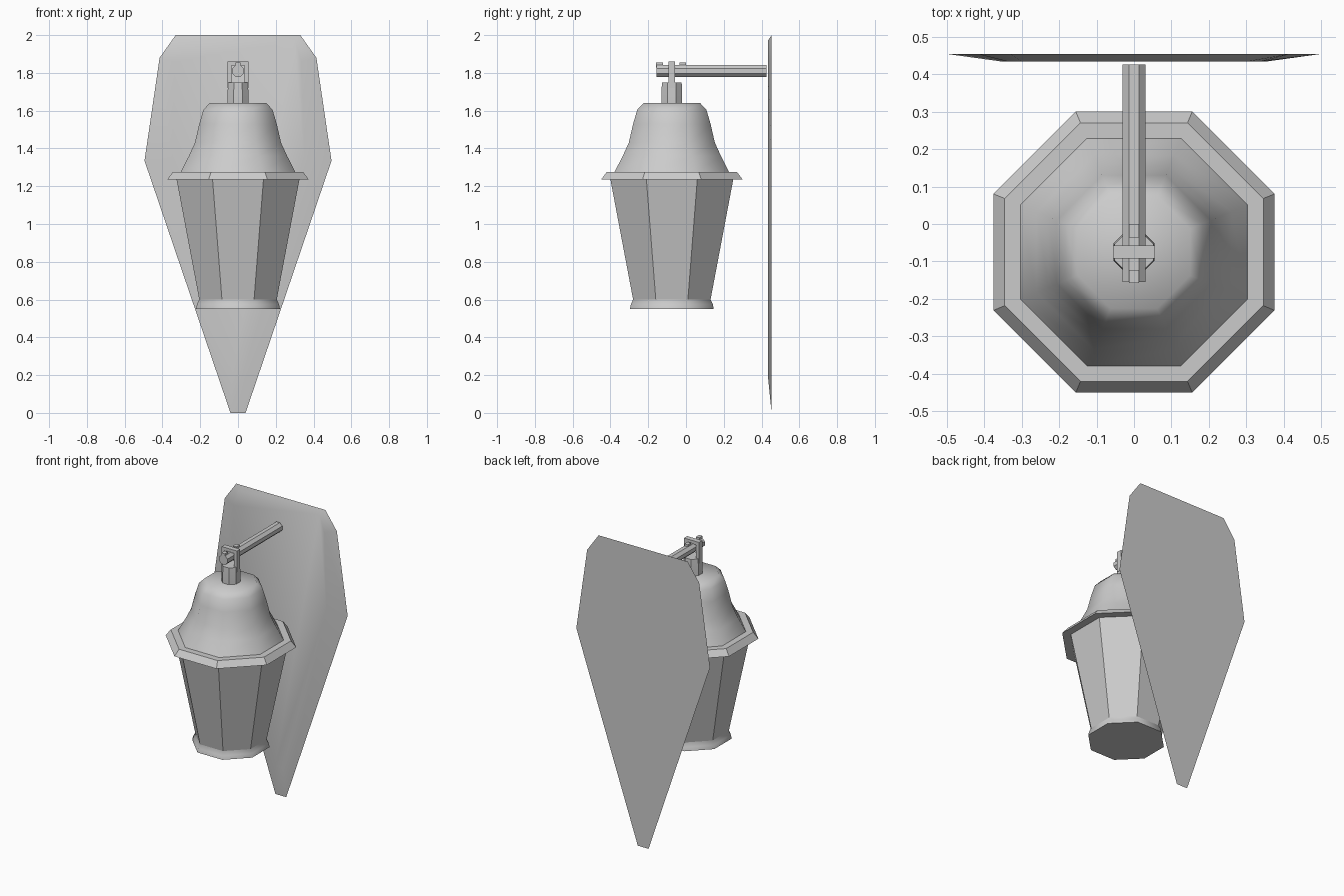
import bpy, bmesh, math

if "Cube" in bpy.data.objects:
    bpy.data.objects.remove(bpy.data.objects["Cube"])

CY = -0.075          # lantern axis
grey = bpy.data.materials.new("grey metal")
grey.use_nodes = True
colour = (0.6, 0.6, 0.6, 1)
grey.diffuse_color = colour
grey.node_tree.nodes["Principled BSDF"].inputs["Base Color"].default_value = colour


def finish(name, bm, angle):
    bmesh.ops.recalc_face_normals(bm, faces=bm.faces)
    mesh = bpy.data.meshes.new(name)
    bm.to_mesh(mesh)
    bm.free()
    mesh.materials.append(grey)
    obj = bpy.data.objects.new(name, mesh)
    bpy.context.collection.objects.link(obj)
    bpy.ops.object.select_all(action="DESELECT")
    obj.select_set(True)
    bpy.context.view_layer.objects.active = obj
    bpy.ops.object.shade_smooth_by_angle(angle=math.radians(angle))
    return obj


def loft(name, rings, angle):
    """Bridge equal-length rings of points and cap both ends."""
    bm = bmesh.new()
    loops = [[bm.verts.new(p) for p in ring] for ring in rings]
    n = len(loops[0])
    for a, b in zip(loops, loops[1:]):
        for i in range(n):
            j = (i + 1) % n
            bm.faces.new((a[i], a[j], b[j], b[i]))
    bm.faces.new(loops[0])
    bm.faces.new(loops[-1])
    return finish(name, bm, angle)


def octagon(flat):
    """Octagon with sides facing the axes; flat is the half width."""
    r = flat / math.cos(math.pi / 8)
    return [(r * math.cos(math.pi * (i + 0.5) / 4),
             r * math.sin(math.pi * (i + 0.5) / 4)) for i in range(8)]


def turned(name, profile, angle):
    return loft(name, [[(x, y + CY, z) for x, y in octagon(r)]
                       for r, z in profile], angle)


def rod(name, r, y0, y1, z):
    return loft(name, [[(x, y, z + h) for x, h in octagon(r)]
                       for y in (y0, y1)], 30)


def box(name, size, centre):
    bm = bmesh.new()
    bmesh.ops.create_cube(bm, size=1)
    bmesh.ops.scale(bm, vec=size, verts=bm.verts)
    bmesh.ops.translate(bm, vec=centre, verts=bm.verts)
    return finish(name, bm, 30)


# Lantern: panelled body, flared foot, brim, bell roof and neck
turned("lantern_body", [(0.205, 0.6), (0.325, 1.235)], 30)
turned("lantern_foot", [(0.222, 0.55), (0.217, 0.575), (0.203, 0.605),
                        (0.209, 0.625)], 50)
turned("brim", [(0.375, 1.235), (0.345, 1.275)], 30)
turned("bell_roof", [(0.305, 1.272), (0.26, 1.36), (0.228, 1.43),
                     (0.205, 1.53), (0.183, 1.605), (0.15, 1.64)], 55)
turned("neck", [(0.055, 1.63), (0.055, 1.7), (0.052, 1.75)], 30)

# Square hanging loop around the arm
for side, x in (("left", 0.045), ("right", -0.045)):
    box(f"loop_{side}", (0.022, 0.034, 0.14), (x, CY, 1.79))
for end, z in (("top", 1.849), ("bottom", 1.731)):
    box(f"loop_{end}", (0.11, 0.034, 0.022), (0, CY, z))

# Arm with two stop lugs on either side of the loop
rod("arm", 0.031, -0.155, 0.425, 1.81)
for name, y in (("front_lug", -0.14), ("rear_lug", -0.018)):
    box(name, (0.026, 0.035, 0.025), (0, y, 1.842))


# Wall plate: tapered shield with a wide shallow bevel at the front
def shield(half, y):
    return [(x, y, z) for x, z in half] + [(-x, y, z) for x, z in reversed(half)]


outer = [(0.04, 0), (0.495, 1.335), (0.415, 1.88), (0.33, 2.0)]
inner = [(0.03, 0.2), (0.35, 1.335), (0.335, 1.86), (0.3, 1.97)]
loft("wall_plate", [shield(outer, 0.453), shield(inner, 0.433)], 30)
